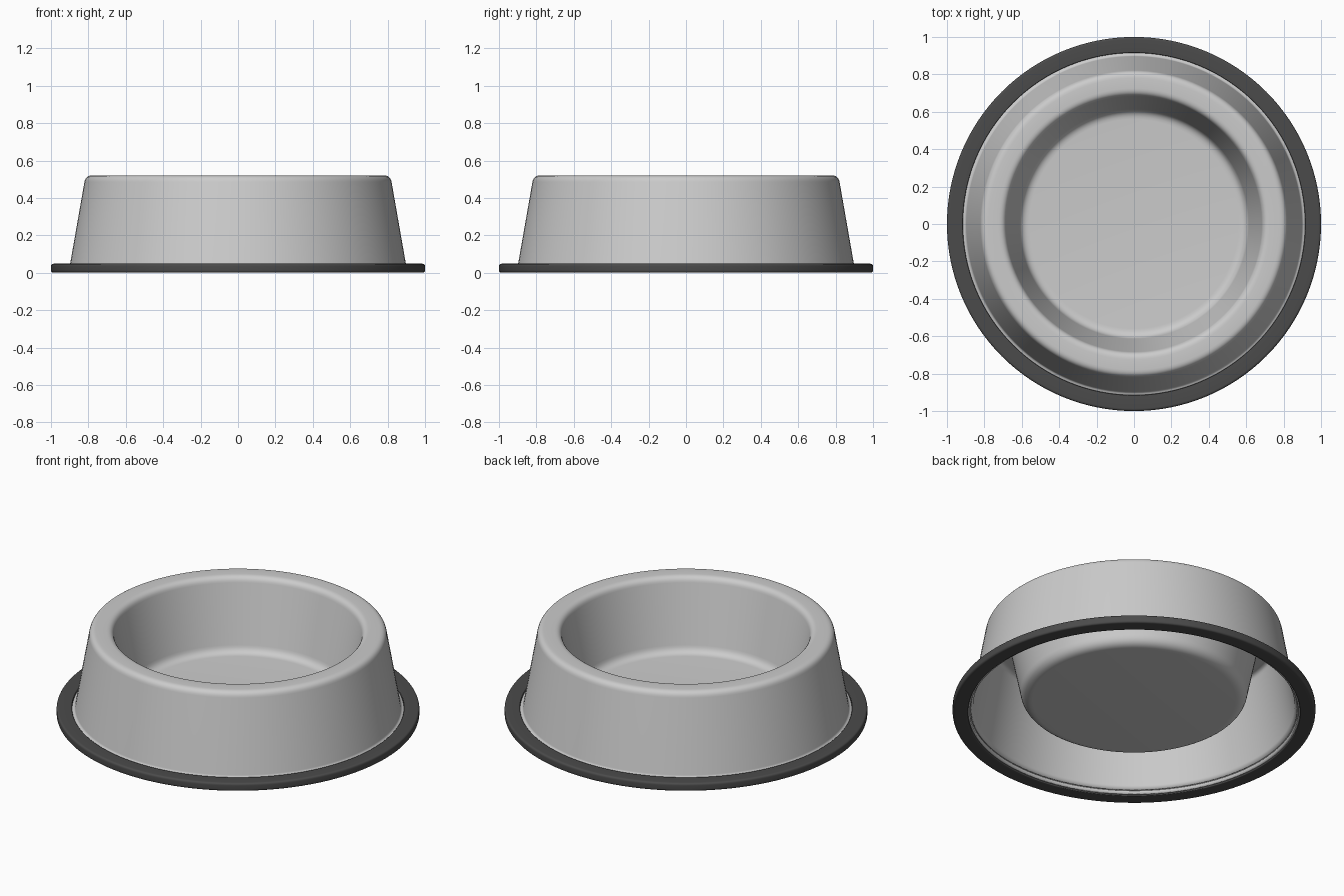
import bpy
import math
from mathutils import Vector

if "Cube" in bpy.data.objects:
    bpy.data.objects.remove(bpy.data.objects["Cube"])

SEGMENTS = 128


def fillet(points, closed=False, steps=6):
    """Round profile corners; each point is (radius, height, corner size)."""
    out = []
    n = len(points)
    for i, (r, z, size) in enumerate(points):
        p = Vector((r, z))
        if size == 0 or (not closed and i in (0, n - 1)):
            out.append(p)
            continue
        before = Vector(points[i - 1][:2])
        after = Vector(points[(i + 1) % n][:2])
        a = p + (before - p).normalized() * size
        b = p + (after - p).normalized() * size
        for k in range(steps + 1):
            t = k / steps
            out.append(a * (1 - t) ** 2 + p * 2 * t * (1 - t) + b * t ** 2)
    return out


def lathe(name, profile, closed=False):
    """Revolve a profile about z; a point on the axis becomes a single pole."""
    verts, rings, faces = [], [], []
    for p in profile:
        start = len(verts)
        if p.x < 1e-6:
            verts.append((0, 0, p.y))
            rings.append([start] * SEGMENTS)
        else:
            for s in range(SEGMENTS):
                a = 2 * math.pi * s / SEGMENTS
                verts.append((p.x * math.cos(a), p.x * math.sin(a), p.y))
            rings.append(list(range(start, start + SEGMENTS)))
    pairs = list(zip(rings, rings[1:]))
    if closed:
        pairs.append((rings[-1], rings[0]))
    for low, high in pairs:
        for s in range(SEGMENTS):
            t = (s + 1) % SEGMENTS
            quad = [low[s], high[s], high[t], low[t]]
            faces.append(list(dict.fromkeys(quad)))
    mesh = bpy.data.meshes.new(name)
    mesh.from_pydata(verts, [], faces)
    mesh.update()
    obj = bpy.data.objects.new(name, mesh)
    bpy.context.collection.objects.link(obj)
    bpy.ops.object.select_all(action='DESELECT')
    obj.select_set(True)
    bpy.context.view_layer.objects.active = obj
    bpy.ops.object.shade_smooth_by_angle(angle=math.radians(40))
    return obj


def colour(obj, name, rgb):
    mat = bpy.data.materials.new(name)
    mat.diffuse_color = (*rgb, 1)
    mat.use_nodes = True
    mat.node_tree.nodes["Principled BSDF"].inputs["Base Color"].default_value = mat.diffuse_color
    obj.data.materials.append(mat)


# Pressed metal bowl: floor, inner wall, flat rim, flared outer wall, small foot
bowl = lathe("bowl", fillet([
    (0, 0.095, 0),
    (0.605, 0.095, 0.045),
    (0.69, 0.52, 0.035),
    (0.815, 0.52, 0.035),
    (0.899, 0.04, 0.012),
    (0.917, 0.035, 0.008),
    (0.917, 0.008, 0),
]))
sheet = bowl.modifiers.new("sheet_thickness", 'SOLIDIFY')
sheet.thickness = 0.012
sheet.offset = -1

# Dark rubber ring around the foot
ring = lathe("rubber_ring", fillet([
    (0.915, 0.0, 0.006),
    (0.915, 0.048, 0.006),
    (1.0, 0.048, 0.014),
    (1.0, 0.0, 0.014),
], closed=True), closed=True)
colour(ring, "dark_rubber", (0.07, 0.07, 0.07))
# Profile runs inner-up-outer-down, so faces point outward
